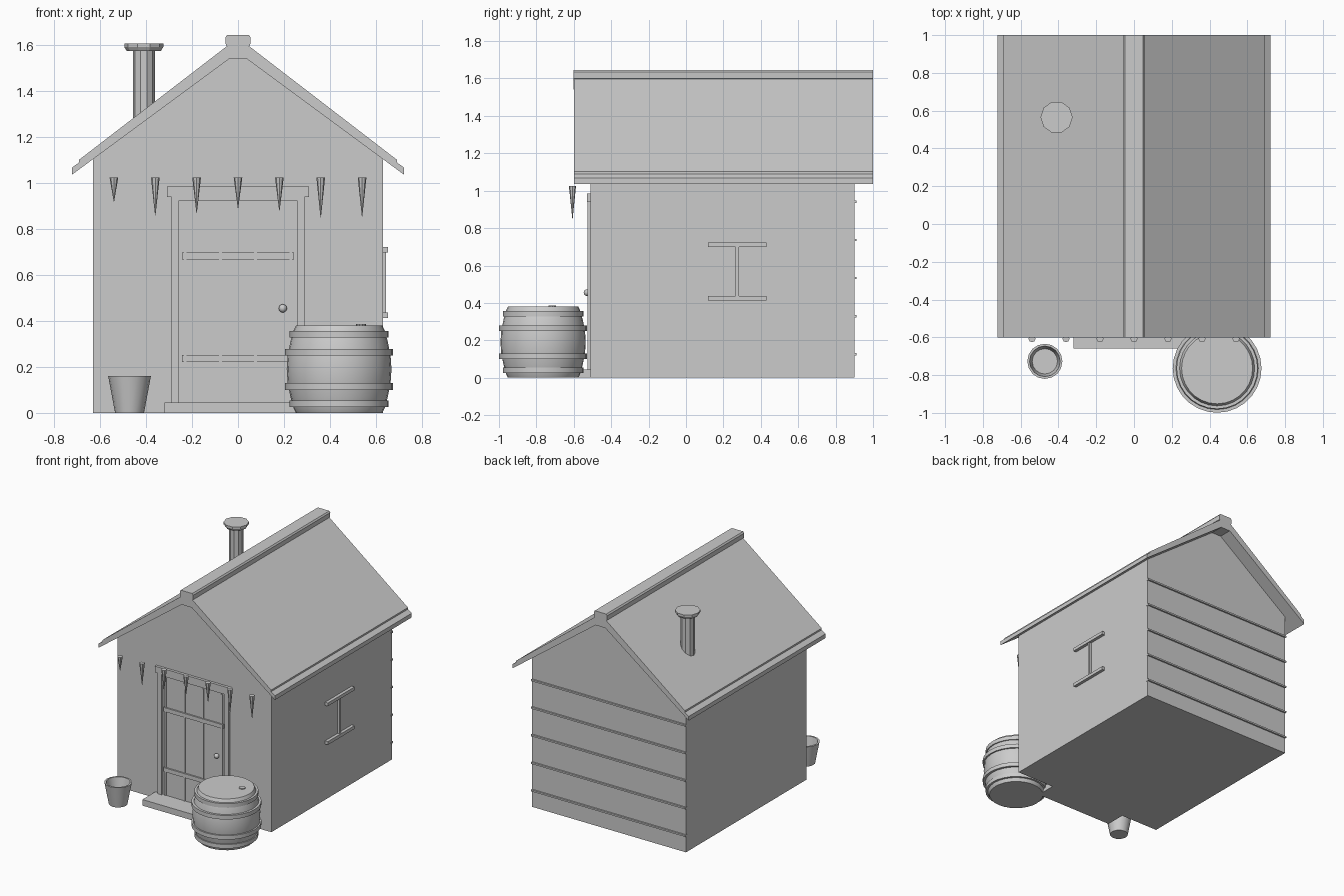
import bpy, bmesh, math
from mathutils import Matrix

if "Cube" in bpy.data.objects:
    bpy.data.objects.remove(bpy.data.objects["Cube"])

MAT = bpy.data.materials.new("pale_grey")
MAT.diffuse_color = (0.6, 0.6, 0.6, 1)
MAT.use_nodes = True
MAT.node_tree.nodes["Principled BSDF"].inputs["Base Color"].default_value = MAT.diffuse_color


def finish(name, bm, smooth=False):
    bmesh.ops.recalc_face_normals(bm, faces=bm.faces)
    me = bpy.data.meshes.new(name)
    bm.to_mesh(me)
    bm.free()
    me.materials.append(MAT)
    ob = bpy.data.objects.new(name, me)
    bpy.context.collection.objects.link(ob)
    if smooth:
        bpy.ops.object.select_all(action='DESELECT')
        ob.select_set(True)
        bpy.context.view_layer.objects.active = ob
        bpy.ops.object.shade_smooth_by_angle(angle=math.radians(35))
    return ob


def box(name, x0, x1, y0, y1, z0, z1):
    bm = bmesh.new()
    m = Matrix.Translation(((x0 + x1) / 2, (y0 + y1) / 2, (z0 + z1) / 2))
    m = m @ Matrix.Diagonal((x1 - x0, y1 - y0, z1 - z0, 1))
    bmesh.ops.create_cube(bm, size=1, matrix=m)
    return finish(name, bm)


def prism(name, profile, y0, y1):
    """Extrude an x-z outline along y."""
    bm = bmesh.new()
    a = [bm.verts.new((x, y0, z)) for x, z in profile]
    b = [bm.verts.new((x, y1, z)) for x, z in profile]
    bm.faces.new(a)
    bm.faces.new(b[::-1])
    n = len(a)
    for i in range(n):
        j = (i + 1) % n
        bm.faces.new((a[i], b[i], b[j], a[j]))
    return finish(name, bm)


def lathe(name, x, y, profile, sides, smooth=False, ring=False):
    """Turn an r-z outline about a vertical axis; ring closes the outline."""
    bm = bmesh.new()
    rows = []
    for r, z in profile:
        rows.append([bm.verts.new((x + r * math.cos(2 * math.pi * k / sides),
                                   y + r * math.sin(2 * math.pi * k / sides), z))
                     for k in range(sides)])
    pairs = list(zip(rows, rows[1:]))
    if ring:
        pairs.append((rows[-1], rows[0]))
    else:
        bm.faces.new(rows[0])
        bm.faces.new(rows[-1])
    for a, b in pairs:
        for k in range(sides):
            j = (k + 1) % sides
            bm.faces.new((a[k], a[j], b[j], b[k]))
    return finish(name, bm, smooth)


# House body with gables
prism("walls", [(-0.63, 0), (0.63, 0), (0.63, 1.12), (0, 1.58), (-0.63, 1.12)], -0.51, 0.90)

# Roof slabs with stepped eaves, and ridge cap
for side, s in (("left", -1), ("right", 1)):
    prism("roof_" + side, [(s * x, z) for x, z in (
        (0, 1.569), (0.722, 1.037), (0.722, 1.068), (0.691, 1.09),
        (0.691, 1.102), (0, 1.633))], -0.60, 1.0)
half = [(0.04, 1.54), (0.04, 1.59), (0.053, 1.60), (0.055, 1.634), (0.047, 1.645)]
prism("ridge_cap", half + [(-x, z) for x, z in half[::-1]], -0.602, 1.0)

# Chimney pipe with flared cap
lathe("chimney_pipe", -0.41, 0.565, [(0.048, 1.2), (0.048, 1.58)], 10)
lathe("chimney_cap", -0.41, 0.565, [(0.074, 1.575), (0.085, 1.592), (0.085, 1.607)], 10)

# Icicles under the front eave
for i, tip in enumerate((0.92, 0.86, 0.87, 0.89, 0.88, 0.85, 0.855)):
    lathe("icicle_%d" % (i + 1), -0.54 + 0.18 * i, -0.607, [(0.001, tip), (0.019, 1.025)], 8)

# Door: panel, frame, plank strips, battens, knob and step
box("door_panel", -0.24, 0.24, -0.515, -0.50, 0.04, 0.935)
for side, s in (("left", -1), ("right", 1)):
    x0, x1 = sorted((s * 0.257, s * 0.29))
    box("door_post_" + side, x0, x1, -0.526, -0.50, 0, 0.94)
box("door_head", -0.257, 0.257, -0.524, -0.50, 0.925, 0.94)
box("door_lintel", -0.31, 0.31, -0.53, -0.50, 0.94, 0.985)
for i in range(4):
    x = -0.23 + 0.1533 * i
    box("plank_strip_%d" % (i + 1), x - 0.006, x + 0.006, -0.52, -0.51, 0.04, 0.915)
for i, z in enumerate((0.222, 0.667)):
    box("door_batten_%d" % (i + 1), -0.243, 0.243, -0.526, -0.51, z, z + 0.03)
bm = bmesh.new()
bmesh.ops.create_uvsphere(bm, u_segments=12, v_segments=8, radius=0.018,
                          matrix=Matrix.Translation((0.195, -0.529, 0.455)))
finish("door_knob", bm, True)
box("door_step", -0.32, 0.32, -0.66, -0.50, 0, 0.045)

# Window bars on the right wall
box("window_bar_top", 0.62, 0.653, 0.118, 0.43, 0.698, 0.722)
box("window_bar_bottom", 0.62, 0.653, 0.118, 0.43, 0.412, 0.436)
box("window_bar_upright", 0.62, 0.645, 0.264, 0.284, 0.43, 0.70)

# Board battens on the back wall
for i in range(5):
    z = 0.125 + 0.204 * i
    box("back_batten_%d" % (i + 1), -0.632, 0.632, 0.89, 0.912, z - 0.006, z + 0.006)

# Barrel with hoops and bung
BX, BY = 0.44, -0.764
lathe("barrel", BX, BY, [(0.188, 0), (0.198, 0.02), (0.212, 0.07), (0.224, 0.13), (0.228, 0.19),
                         (0.224, 0.25), (0.212, 0.31), (0.198, 0.36), (0.188, 0.38)], 28, True)
for i, (z, r) in enumerate(((0.025, 0.215), (0.1, 0.235), (0.249, 0.235), (0.327, 0.215))):
    lathe("barrel_hoop_%d" % (i + 1), BX, BY,
          [(r - 0.04, z), (r, z), (r, z + 0.03), (r - 0.04, z + 0.03)], 28, True, True)
lathe("barrel_bung", 0.535, -0.715, [(0.022, 0.37), (0.022, 0.386)], 10)

# Open bucket
lathe("bucket", -0.472, -0.727, [(0.063, 0), (0.093, 0.16), (0.081, 0.16), (0.067, 0.085)], 16, True)
